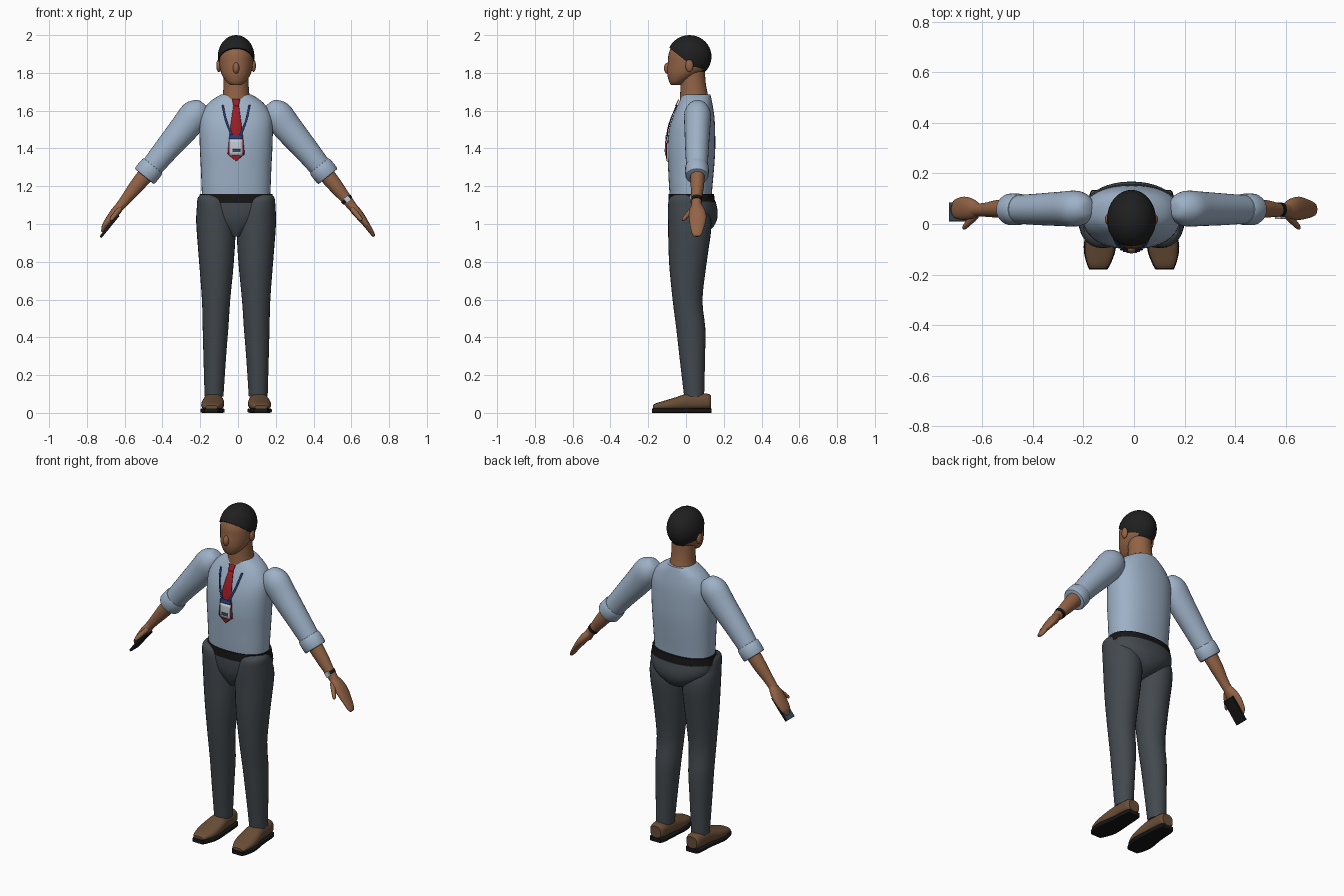
import bpy, bmesh, math
from mathutils import Matrix, Vector
from mathutils.bvhtree import BVHTree

if "Cube" in bpy.data.objects:
    bpy.data.objects.remove(bpy.data.objects["Cube"])

CX = -0.01  # body centre line
made = []


def material(name, *rgb):
    m = bpy.data.materials.new(name)
    m.use_nodes = True
    m.diffuse_color = (*rgb, 1)
    m.node_tree.nodes["Principled BSDF"].inputs["Base Color"].default_value = (*rgb, 1)
    return m


SKIN = material("skin", 0.29, 0.125, 0.06)
SHIRT = material("shirt_blue", 0.34, 0.44, 0.57)
TROUSER = material("trouser_grey", 0.055, 0.066, 0.076)
BLACK = material("black", 0.008, 0.008, 0.008)
HAIR = material("hair", 0.014, 0.014, 0.014)
LEATHER = material("brown_leather", 0.14, 0.075, 0.038)
RED = material("tie_red", 0.32, 0.012, 0.018)
BLUE = material("lanyard_blue", 0.02, 0.055, 0.22)
PALE = material("pale_silver", 0.55, 0.6, 0.68)
SLATE = material("screen_slate", 0.045, 0.075, 0.12)


def finish(name, bm, mat, frame=Matrix()):
    bmesh.ops.transform(bm, matrix=frame, verts=bm.verts)
    bmesh.ops.recalc_face_normals(bm, faces=bm.faces)
    me = bpy.data.meshes.new(name)
    bm.to_mesh(me)
    bm.free()
    me.materials.append(mat)
    ob = bpy.data.objects.new(name, me)
    bpy.context.collection.objects.link(ob)
    made.append(ob)
    return ob


def smooth_rows(rows, steps):
    """Catmull-Rom interpolation between the given cross-sections."""
    out = []
    for i in range(len(rows) - 1):
        a, b, c, d = rows[max(i - 1, 0)], rows[i], rows[i + 1], rows[min(i + 2, len(rows) - 1)]
        for k in range(steps):
            t = k / steps
            out.append([q + 0.5 * t * (r - p + t * (2 * p - 5 * q + 4 * r - s + t * (3 * (q - r) + s - p)))
                        for p, q, r, s in zip(a, b, c, d)])
    return out + [rows[-1]]


def loft(name, mat, rings, frame=None, n=28, p=2.0, steps=3):
    """Skin superellipse rings (height, centre x, centre y, radius x, radius y)."""
    bm = bmesh.new()
    loops = []
    for h, ox, oy, rx, ry in smooth_rows(rings, steps):
        loop = []
        for i in range(n):
            c, s = math.cos(math.tau * i / n), math.sin(math.tau * i / n)
            loop.append(bm.verts.new((ox + rx * math.copysign(abs(c) ** (2 / p), c),
                                      oy + ry * math.copysign(abs(s) ** (2 / p), s), h)))
        loops.append(loop)
    for a, b in zip(loops, loops[1:]):
        for i in range(n):
            j = (i + 1) % n
            bm.faces.new((a[i], a[j], b[j], b[i]))
    bm.faces.new(loops[0])
    bm.faces.new(loops[-1])
    return finish(name, bm, mat, frame or Matrix.Translation((CX, 0, 0)))


def ball(name, mat, centre, radii, cuts=()):
    """Ellipsoid, optionally trimmed by planes given as (point, normal)."""
    bm = bmesh.new()
    bmesh.ops.create_uvsphere(bm, u_segments=32, v_segments=20, radius=1)
    bmesh.ops.transform(bm, verts=bm.verts, matrix=Matrix.Translation(centre) @ Matrix.Diagonal((*radii, 1)))
    for co, no in cuts:
        cut = bmesh.ops.bisect_plane(bm, geom=bm.verts[:] + bm.edges[:] + bm.faces[:],
                                     plane_co=co, plane_no=no, clear_inner=True)
        bmesh.ops.holes_fill(bm, edges=[e for e in bm.edges if e.is_boundary])
    return finish(name, bm, mat)


def box(name, mat, centre, size, frame):
    bm = bmesh.new()
    bmesh.ops.create_cube(bm, size=1)
    bmesh.ops.transform(bm, verts=bm.verts, matrix=Matrix.Translation(centre) @ Matrix.Diagonal((*size, 1)))
    return finish(name, bm, mat, frame)


def axes(x, y, z, origin):
    return Matrix.Translation(origin) @ Matrix((x, y, z)).transposed().to_4x4()


# Shirt body, belt and pelvis
shirt = loft("shirt_body", SHIRT, [
    (1.13, 0, .025, .18, .11), (1.2, 0, .025, .183, .115), (1.3, 0, .027, .187, .122),
    (1.4, 0, .028, .192, .127), (1.5, 0, .032, .194, .122), (1.57, 0, .04, .188, .11),
    (1.63, 0, .048, .155, .093), (1.665, 0, .053, .115, .081), (1.685, 0, .055, .08, .074)], n=40, p=2.3)
loft("belt", BLACK, [(1.112, 0, .03, .198, .124), (1.16, 0, .028, .192, .12)], n=40, p=2.2, steps=1)
loft("trouser_seat", TROUSER, [
    (.935, 0, .0, .03, .05), (.97, 0, .03, .075, .1), (1.02, 0, .038, .155, .125),
    (1.07, 0, .037, .192, .13), (1.12, 0, .032, .196, .125)], n=40, p=2.2)

# Neck, head and hair
loft("neck", SKIN, [(1.66, 0, .045, .078, .078), (1.69, 0, .042, .07, .073),
                    (1.75, 0, .038, .066, .066), (1.84, 0, .035, .066, .064)])
loft("head", SKIN, [
    (1.735, 0, -.055, .025, .022), (1.75, 0, -.045, .048, .043), (1.785, 0, -.018, .073, .08),
    (1.82, 0, .006, .085, .106), (1.86, 0, .012, .09, .108), (1.9, 0, .016, .09, .108),
    (1.95, 0, .018, .072, .088), (1.98, 0, .018, .04, .05)])
ball("nose", SKIN, (CX, -.095, 1.825), (.017, .022, .03))
ball("hair_cap", HAIR, (CX, .018, 1.886), (.097, .117, .114),
     [((0, 0, 1.862), (0, .8, 1)), ((0, 0, 1.8), (0, 0, 1))])


def press_on(name, mat, rows, lift, cols=4):
    """Thin plate of rows (z, x from, x to) wrapped on the shirt front."""
    bm = bmesh.new()
    grid = []
    for z, x0, x1 in smooth_rows(rows, 4):
        line = []
        for i in range(cols + 1):
            x = CX + x0 + (x1 - x0) * i / cols
            y = tree.ray_cast(Vector((x, -1, z)), Vector((0, 1, 0)))[0].y
            line.append(bm.verts.new((x, y - lift, z)))
        grid.append(line)
    for a, b in zip(grid, grid[1:]):
        for i in range(cols):
            bm.faces.new((a[i], a[i + 1], b[i + 1], b[i]))
    ob = finish(name, bm, mat)
    mod = ob.modifiers.new("thickness", "SOLIDIFY")
    mod.thickness, mod.offset = .004, 0


# Tie, lanyard and badge
tree = BVHTree.FromPolygons([v.co for v in shirt.data.vertices], [p.vertices[:] for p in shirt.data.polygons])
press_on("tie_knot", RED, [(1.66, -.021, .021), (1.625, -.014, .014)], .008)
press_on("tie", RED, [(1.63, -.014, .014), (1.5, -.032, .032), (1.37, -.045, .045)], .005)
press_on("tie_tip", RED, [(1.37, -.045, .045), (1.334, -.002, .002)], .005)
for side, s in (("left", 1), ("right", -1)):
    press_on(side + "_lanyard", BLUE, [(1.63, s * .066, s * .076), (1.55, s * .049, s * .059),
                                       (1.465, s * .015, s * .027)], .009, 1)
press_on("badge_clip", BLUE, [(1.472, -.034, .034), (1.45, -.034, .034)], .011)
press_on("badge", PALE, [(1.45, -.034, .034), (1.362, -.034, .034)], .011)
press_on("badge_mark", SLATE, [(1.396, -.02, .022), (1.38, -.02, .022)], .014)

for side, s in (("left", 1), ("right", -1)):
    # Ear
    ball(side + "_ear", SKIN, (CX + s * .092, .018, 1.838), (.013, .021, .033))

    # Trouser leg
    leg = axes((s, 0, 0), (0, 1, 0), (0, 0, 1), (CX, 0, 0))
    loft(side + "_trouser_leg", TROUSER, [
        (.088, .117, .043, .05, .053), (.3, .113, .033, .06, .068), (.45, .109, .025, .068, .077),
        (.6, .106, .008, .075, .079), (.8, .104, .01, .092, .1), (1.0, .107, .02, .104, .115),
        (1.09, .118, .005, .09, .1), (1.135, .128, -.005, .076, .083), (1.155, .14, -.005, .05, .055)], leg)

    # Shoe
    foot = axes((s, 0, 0), (0, 0, 1), (0, -1, 0), (CX + s * .12, 0, 0))
    loft(side + "_shoe", LEATHER, [
        (-.132, 0, .058, .034, .034), (-.11, 0, .06, .045, .042), (-.01, 0, .058, .052, .044),
        (.05, .003, .048, .06, .036), (.11, .006, .04, .058, .026), (.158, .01, .034, .044, .017),
        (.176, .011, .03, .032, .01)], foot, p=2.5)
    loft(side + "_shoe_sole", BLACK, [
        (-.135, 0, .012, .036, .012), (-.11, 0, .012, .047, .012), (-.01, 0, .012, .054, .012),
        (.09, .005, .012, .064, .012), (.15, .009, .012, .05, .012), (.18, .011, .012, .036, .012)], foot, p=7)

    # Sleeve with rolled cuff, along the arm axis
    arm = axes((s * .776, 0, .631), (0, 1, 0), (s * .631, 0, -.776), (CX + s * .215, .058, 1.585))
    loft(side + "_sleeve", SHIRT, [
        (-.068, 0, .003, .02, .02), (-.055, 0, .003, .046, .044), (0, 0, .003, .078, .07),
        (.1, -.003, .002, .077, .068), (.25, 0, 0, .066, .062), (.38, 0, 0, .058, .056)], arm)
    loft(side + "_rolled_cuff", SHIRT, [
        (.355, 0, 0, .058, .055), (.365, 0, 0, .066, .062), (.42, 0, 0, .067, .062),
        (.43, 0, 0, .06, .055)], arm, steps=2)

    # Forearm, hand and thumb
    loft(side + "_forearm", SKIN, [
        (.4, 0, .003, .044, .039), (.5, 0, .002, .038, .035), (.58, 0, -.002, .029, .027),
        (.64, 0, -.002, .024, .026)], arm)
    tip = .83 if s > 0 else .8
    loft(side + "_hand", SKIN, [
        (.615, 0, -.002, .02, .024), (.66, 0, .002, .025, .041), (.71, 0, .004, .022, .046),
        (.765, -.003, .002, .016, .038), (tip - .015, -.008, 0, .011, .026),
        (tip, -.01, 0, .005, .012)], arm, n=20)
    thumb = arm @ Matrix.Translation((-.008, -.022, .645)) @ Matrix.Rotation(math.radians(35), 4, "X")
    loft(side + "_thumb", SKIN, [(0, 0, 0, .014, .016), (.05, 0, 0, .013, .013),
                                 (.085, 0, 0, .01, .009), (.095, 0, 0, .004, .004)], thumb, n=14)

    if s > 0:
        # Wristwatch
        loft("watch_strap", BLACK, [(.578, 0, -.002, .032, .03), (.598, 0, -.002, .03, .029)], arm, steps=1)
        box("watch_face", PALE, (.004, -.033, .588), (.03, .009, .03), arm)
    else:
        # Phone held under the palm
        box("phone", BLACK, (-.024, -.01, .75), (.012, .075, .15), arm)
        box("phone_screen", SLATE, (-.017, -.01, .75), (.003, .07, .146), arm)

# Shading
bpy.ops.object.select_all(action="DESELECT")
for ob in made:
    ob.select_set(True)
bpy.context.view_layer.objects.active = shirt
bpy.ops.object.shade_smooth_by_angle(angle=math.radians(40))
